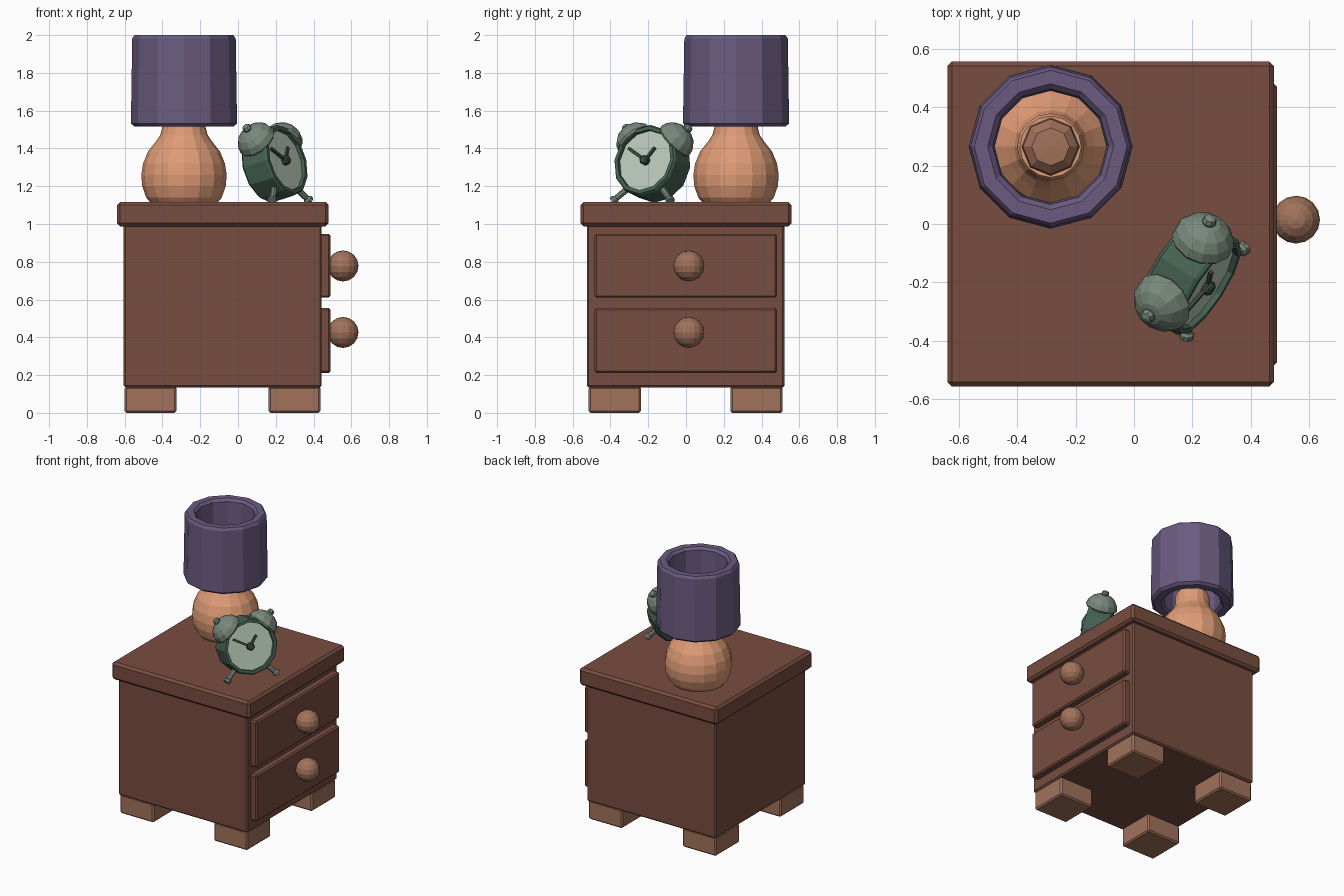
import bpy, bmesh, math
from mathutils import Vector, Matrix

if "Cube" in bpy.data.objects:
    bpy.data.objects.remove(bpy.data.objects["Cube"])


def mat(name, rgb):
    m = bpy.data.materials.new(name)
    m.diffuse_color = (*rgb, 1)
    m.use_nodes = True
    m.node_tree.nodes["Principled BSDF"].inputs["Base Color"].default_value = m.diffuse_color
    return m


WOOD = mat("dark_wood", (0.19, 0.075, 0.05))
LIGHT_WOOD = mat("light_wood", (0.36, 0.17, 0.105))
CLAY = mat("clay", (0.74, 0.33, 0.18))
PURPLE = mat("purple_fabric", (0.145, 0.105, 0.22))
GREEN = mat("green_enamel", (0.06, 0.12, 0.085))
METAL = mat("grey_metal", (0.19, 0.25, 0.2))
DIAL = mat("pale_dial", (0.5, 0.6, 0.5))
DARK = mat("dark_metal", (0.04, 0.07, 0.055))


def finish(bm, name, material, matrix=None):
    if matrix:
        bm.transform(matrix)
    bmesh.ops.recalc_face_normals(bm, faces=bm.faces)
    me = bpy.data.meshes.new(name)
    bm.to_mesh(me)
    bm.free()
    me.materials.append(material)
    ob = bpy.data.objects.new(name, me)
    bpy.context.collection.objects.link(ob)
    return ob


def box(name, lo, hi, material, bevel=0.01, matrix=None):
    bm = bmesh.new()
    bmesh.ops.create_cube(bm, size=1)
    lo, hi = Vector(lo), Vector(hi)
    for v in bm.verts:
        v.co = (lo + hi) / 2 + v.co * (hi - lo)
    if bevel:
        bmesh.ops.bevel(bm, geom=bm.edges[:], offset=bevel, segments=1, affect='EDGES')
    return finish(bm, name, material, matrix)


def lathe(name, profile, sides, material, matrix=None, loop=False):
    """Revolve (radius, height) points about the z axis."""
    bm = bmesh.new()
    rings = []
    for r, z in profile:
        angles = [2 * math.pi * i / sides for i in range(sides)]
        if r == 0:
            rings.append([bm.verts.new((0, 0, z))] * sides)
        else:
            rings.append([bm.verts.new((r * math.cos(a), r * math.sin(a), z)) for a in angles])
    pairs = list(zip(rings, rings[1:]))
    if loop:
        pairs.append((rings[-1], rings[0]))
    for a, b in pairs:
        for i in range(sides):
            j = (i + 1) % sides
            bm.faces.new(list(dict.fromkeys((a[i], a[j], b[j], b[i]))))
    return finish(bm, name, material, matrix)


def ball(name, loc, radius, material, u=16, v=8):
    bm = bmesh.new()
    bmesh.ops.create_uvsphere(bm, u_segments=u, v_segments=v, radius=radius)
    return finish(bm, name, material, Matrix.Translation(loc))


def along(p, q):
    """Frame at p whose z axis points to q."""
    d = Vector(q) - Vector(p)
    return Matrix.Translation(p) @ d.to_track_quat('Z', 'Y').to_matrix().to_4x4()


# Cabinet
box("cabinet_body", (-0.605, -0.525, 0.135), (0.443, 0.522, 1.0), WOOD)
box("cabinet_top", (-0.64, -0.558, 0.988), (0.48, 0.558, 1.116), WOOD, 0.016)
for side, x in (("left", -0.6), ("right", 0.162)):
    for end, y in (("front", -0.515), ("back", 0.235)):
        box(f"{end}_{side}_foot", (x, y, 0), (x + 0.274, y + 0.276, 0.14), LIGHT_WOOD)

# Drawers face +x
for level, z0, z1, zk in (("lower", 0.212, 0.555, 0.426), ("upper", 0.61, 0.948, 0.778)):
    box(f"{level}_drawer", (0.42, -0.484, z0), (0.49, 0.482, z1), WOOD)
    ball(f"{level}_knob", (0.556, 0.015, zk), 0.082, LIGHT_WOOD)

# Lamp
LAMP = Matrix.Translation((-0.286, 0.265, 0))
lathe("lamp_base", [(0, 1.11), (0.175, 1.11), (0.2, 1.14), (0.221, 1.2), (0.226, 1.26),
                    (0.217, 1.32), (0.19, 1.385), (0.15, 1.435), (0.126, 1.47), (0.115, 1.51),
                    (0.115, 1.56), (0.105, 1.585), (0, 1.585)], 16, CLAY, LAMP)
lathe("lamp_socket", [(0, 1.57), (0.1, 1.58), (0.095, 1.62), (0.065, 1.65), (0, 1.655)],
      8, LIGHT_WOOD, LAMP)
lathe("lamp_shade", [(0.262, 1.516), (0.281, 1.532), (0.274, 1.982), (0.262, 2.0),
                     (0.216, 2.0), (0.198, 1.982), (0.192, 1.532), (0.212, 1.516)],
      12, PURPLE, LAMP, loop=True)

# Alarm clock frame: x across the dial, y up the dial, z out of the dial
CLOCK = (Matrix.Translation((0.26, -0.222, 1.34)) @ Matrix.Rotation(math.radians(57), 4, 'Z')
         @ Matrix.Rotation(math.radians(75), 4, 'X'))
lathe("clock_case", [(0, -0.17), (0.178, -0.17), (0.194, -0.155), (0.194, -0.012),
                     (0.186, 0), (0.166, 0), (0.164, -0.03), (0, -0.03)], 12, GREEN, CLOCK)
lathe("clock_dial", [(0, -0.04), (0.165, -0.04), (0.165, -0.02), (0, -0.02)], 12, DIAL, CLOCK)
lathe("clock_hub", [(0, -0.025), (0.026, -0.025), (0.026, 0.004), (0.018, 0.012), (0, 0.012)],
      8, DARK, CLOCK)
for name, x, y in (("minute_hand", -0.115, 0.065), ("hour_hand", 0.05, 0.07)):
    length = math.hypot(x, y)
    turn = Matrix.Rotation(math.atan2(y, x), 4, 'Z')
    box(name, (0, -0.008, -0.016), (length, 0.008, -0.004), DARK, 0, CLOCK @ turn)

# Bells and splayed legs, mirrored left and right
for side, s in (("left", -1), ("right", 1)):
    a = math.sqrt(0.5)
    bell = CLOCK @ along((s * 0.175 * a, 0.175 * a, -0.08), (s * a, a, -0.08))
    dome = [(0.108 * math.cos(t), 0.092 * math.sin(t))
            for t in (math.radians(d) for d in (0, 22.5, 45, 67.5))]
    lathe(f"{side}_bell", [(0, -0.012), (0.1, -0.012)] + dome + [(0, 0.092)], 12, METAL, bell)
    lathe(f"{side}_bell_knob", [(0, 0.08), (0.018, 0.082), (0.026, 0.098), (0.02, 0.114), (0, 0.12)],
          8, METAL, bell)
    leg = CLOCK @ along((s * 0.105, -0.14, -0.05), (s * 0.18, -0.215, -0.035))
    lathe(f"{side}_clock_leg", [(0, 0), (0.018, 0), (0.016, 0.085), (0.025, 0.095),
                                (0.025, 0.112), (0, 0.116)], 8, METAL, leg)
